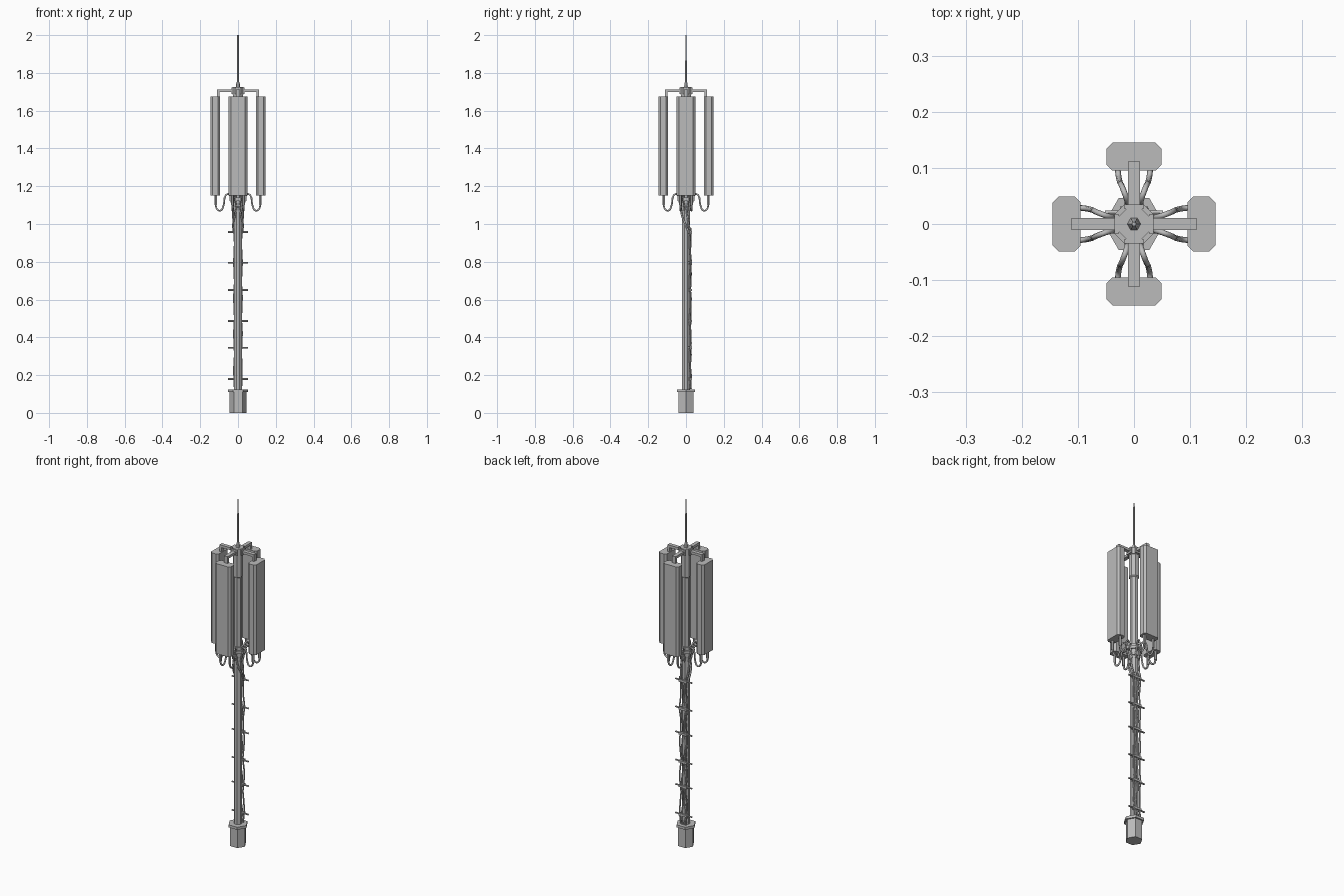
import bpy, bmesh, math
from mathutils import Matrix, Vector

cube = bpy.data.objects.get("Cube")
if cube:
    bpy.data.objects.remove(cube, do_unlink=True)

grey = bpy.data.materials.new("steel_grey")
grey.use_nodes = True
GREY = (0.5, 0.5, 0.5, 1)
grey.diffuse_color = GREY
grey.node_tree.nodes["Principled BSDF"].inputs["Base Color"].default_value = GREY


def finish(name, bm, turn=0):
    mesh = bpy.data.meshes.new(name)
    bmesh.ops.rotate(bm, verts=bm.verts, matrix=Matrix.Rotation(turn, 3, "Z"))
    bmesh.ops.recalc_face_normals(bm, faces=bm.faces)
    bm.to_mesh(mesh)
    bm.free()
    mesh.materials.append(grey)
    obj = bpy.data.objects.new(name, mesh)
    bpy.context.collection.objects.link(obj)
    return obj


def lathe(name, profile, sides, phase=0):
    """Stack of regular polygons from (radius, height) pairs, capped."""
    bm = bmesh.new()
    rings = []
    for r, z in profile:
        angles = [math.tau * i / sides + phase for i in range(sides)]
        rings.append([bm.verts.new((r * math.cos(a), r * math.sin(a), z)) for a in angles])
    for low, high in zip(rings, rings[1:]):
        for i in range(sides):
            j = (i + 1) % sides
            bm.faces.new((low[i], low[j], high[j], high[i]))
    bm.faces.new(rings[0])
    bm.faces.new(rings[-1])
    return finish(name, bm)


def box(bm, center, size):
    place = Matrix.Translation(center) @ Matrix.Diagonal((*size, 1))
    bmesh.ops.create_cube(bm, size=1, matrix=place)


def rod(bm, start, end, radius, sides=6):
    a, b = Vector(start), Vector(end)
    place = Matrix.Translation((a + b) / 2) @ (b - a).to_track_quat("Z", "Y").to_matrix().to_4x4()
    bmesh.ops.create_cone(bm, cap_ends=True, segments=sides, radius1=radius,
                          radius2=radius, depth=(b - a).length, matrix=place)


def cable(name, points, radius, turn=0):
    curve = bpy.data.curves.new(name, "CURVE")
    curve.dimensions = "3D"
    curve.bevel_depth = radius
    curve.bevel_resolution = 1
    curve.resolution_u = 4
    curve.use_fill_caps = True
    spline = curve.splines.new("BEZIER")
    spline.bezier_points.add(len(points) - 1)
    for bp, p in zip(spline.bezier_points, points):
        bp.co = Matrix.Rotation(turn, 3, "Z") @ Vector(p)
        bp.handle_left_type = bp.handle_right_type = "AUTO"
    curve.materials.append(grey)
    obj = bpy.data.objects.new(name, curve)
    bpy.context.collection.objects.link(obj)


# Foundation, pole and upper sleeve
lathe("base", [(0.045, 0), (0.045, 0.11)], 6)
lathe("base_flange", [(0.054, 0.11), (0.054, 0.125)], 6)
lathe("pole", [(0.022, 0.125), (0.022, 1.57)], 8, math.pi / 8)
lathe("pole_sleeve", [(0.022, 1.555), (0.028, 1.56), (0.028, 1.69)], 8, math.pi / 8)
lathe("top_hub", [(0.031, 1.685), (0.031, 1.725)], 8, math.pi / 8)

# Whip antenna
lathe("whip_antenna", [(0.012, 1.725), (0.009, 1.745), (0.006, 1.755),
                       (0.005, 1.77), (0.004, 2.0)], 6)

# Lower collar
lathe("lower_collar", [(0.04, 1.122), (0.04, 1.138)], 8, math.pi / 8)
lathe("lower_clamp", [(0.028, 1.09), (0.03, 1.1), (0.03, 1.155)], 8, math.pi / 8)

# Four antenna panels with arms, connectors and looping feed cables
for k, side in enumerate(("left", "back", "right", "front")):
    turn = k * math.pi / 2
    bm = bmesh.new()
    c = 0.011
    outline = [(0.095 + c, -0.049), (0.145 - c, -0.049), (0.145, -0.049 + c), (0.145, 0.049 - c),
               (0.145 - c, 0.049), (0.095 + c, 0.049), (0.095, 0.049 - c), (0.095, -0.049 + c)]
    face = bm.faces.new([bm.verts.new((x, y, 1.152)) for x, y in outline])
    top = bmesh.ops.extrude_face_region(bm, geom=[face])["geom"]
    bmesh.ops.translate(bm, vec=(0, 0, 0.522), verts=[v for v in top if isinstance(v, bmesh.types.BMVert)])
    bm.faces.new([v for v in face.verts]) if not face.is_valid else None
    finish(side + "_panel", bm, turn)

    bm = bmesh.new()
    box(bm, (0.066, 0, 1.706), (0.09, 0.022, 0.014))
    box(bm, (0.105, 0, 1.69), (0.012, 0.022, 0.044))
    box(bm, (0.031, 0, 1.706), (0.008, 0.034, 0.034))
    finish(side + "_arm", bm, turn)

    bm = bmesh.new()
    for y in (-0.03, 0.03):
        rod(bm, (0.118, y, 1.155), (0.118, y, 1.1), 0.008)
    box(bm, (0.036, 0, 1.13), (0.02, 0.03, 0.018))
    finish(side + "_connectors", bm, turn)

    for y in (-0.03, 0.03):
        cable(side + "_feed_cable", [(0.118, y, 1.11), (0.112, y, 1.08), (0.093, y * 0.95, 1.071),
                                     (0.076, y * 0.85, 1.1), (0.066, y * 0.7, 1.15), (0.05, y * 0.5, 1.158),
                                     (0.036, y * 0.4, 1.125), (0.024, y * 0.3, 1.07)], 0.005, turn)

# Feed cables gathering at the rear and running down the pole
for s in (-1, 1):
    cable("front_drop_cable", [(s * 0.006, -0.025, 1.1), (s * 0.015, -0.023, 1.05),
                               (s * 0.026, -0.004, 1.0), (s * 0.022, 0.018, 0.95)], 0.005)
    cable("side_drop_cable", [(s * 0.025, 0, 1.1), (s * 0.026, 0.008, 1.04),
                              (s * 0.02, 0.02, 0.97)], 0.005)
    for x in (0.007, 0.02):
        run = [(s * (x + 0.002 * math.sin(i * 2 + x * 90)), 0.023 + 0.004 * math.sin(i * 1.9 + s + x * 60),
                0.98 - i * 0.061) for i in range(15)]
        cable("pole_cable", run, 0.004)

# Climbing pegs, each a crossbar with turned-up tips
for n, z in enumerate((0.18, 0.345, 0.487, 0.65, 0.795, 0.957)):
    bm = bmesh.new()
    rod(bm, (-0.052, 0.02, z), (0.052, 0.02, z), 0.005)
    box(bm, (0, 0.021, z), (0.05, 0.02, 0.012))
    finish("climbing_peg_%d" % (n + 1), bm)
